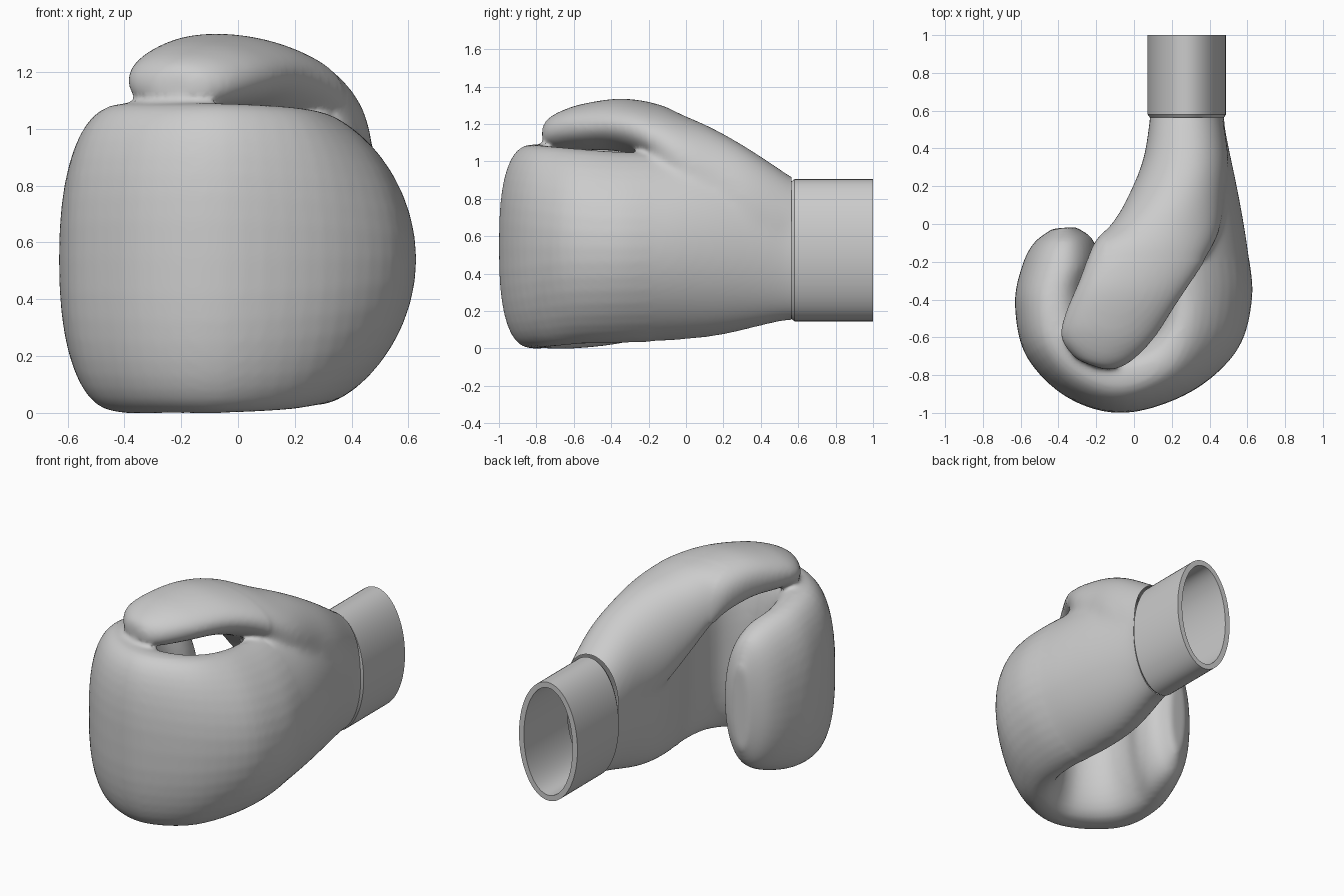
import bpy, bmesh, math
from mathutils import Vector

if "Cube" in bpy.data.objects:
    bpy.data.objects.remove(bpy.data.objects["Cube"])


def spline(rows, steps):
    """Catmull-Rom interpolation of section rows."""
    out = []
    for i in range(len(rows) - 1):
        p0, p1 = rows[max(i - 1, 0)], rows[i]
        p2, p3 = rows[i + 1], rows[min(i + 2, len(rows) - 1)]
        for s in range(steps):
            t = s / steps
            out.append([0.5 * (2 * b + (c - a) * t + (2 * a - 5 * b + 4 * c - d) * t * t
                               + (3 * b - a - 3 * c + d) * t ** 3)
                        for a, b, c, d in zip(p0, p1, p2, p3)])
    return out + [list(rows[-1])]


def bridge(bm, rings, closed=False):
    n = len(rings[0])
    pairs = list(zip(rings, rings[1:])) + ([(rings[-1], rings[0])] if closed else [])
    for a, b in pairs:
        for k in range(n):
            bm.faces.new((a[k], a[(k + 1) % n], b[(k + 1) % n], b[k]))


def loft(bm, rows, seg=40):
    """Each row: outer x, y, inner x, y, bottom z, top z, squareness, inward bow of top and bottom."""
    rings = []
    for ox, oy, ix, iy, zb, zt, power, bow in spline(rows, 5):
        mid, half = Vector(((ox + ix) / 2, (oy + iy) / 2)), Vector(((ox - ix) / 2, (oy - iy) / 2))
        ring = []
        for k in range(seg):
            a = 2 * math.pi * k / seg
            c, s = math.cos(a), math.sin(a)
            c = math.copysign(abs(c) ** (2 / power), c)
            s = math.copysign(abs(s) ** (2 / power), s)
            p = mid + half * c - half.normalized() * bow * s * s
            ring.append(bm.verts.new((p.x, p.y, (zb + zt) / 2 + s * (zt - zb) / 2)))
        rings.append(ring)
    bridge(bm, rings)
    bm.faces.new(rings[0])
    bm.faces.new(rings[-1])


def add(bm, name):
    bmesh.ops.recalc_face_normals(bm, faces=bm.faces)
    me = bpy.data.meshes.new(name)
    bm.to_mesh(me)
    bm.free()
    ob = bpy.data.objects.new(name, me)
    bpy.context.collection.objects.link(ob)
    return ob


# Hand: wrist, palm, knuckles and curled fingers as one hooked sweep
HAND = [
    (.485, .64, .075, .64, .145, .905, 2, 0),
    (.48, .52, .085, .52, .145, .915, 2, 0),
    (.555, .15, .05, .22, .07, 1.03, 2, .05),
    (.605, -.15, .09, -.05, .04, 1.05, 2, .09),
    (.625, -.40, .16, -.30, .03, 1.05, 2, .11),
    (.545, -.67, .14, -.50, .025, 1.065, 2.1, .09),
    (.30, -.89, .05, -.60, .01, 1.08, 2.4, .03),
    (-.05, -1.0, -.06, -.62, 0, 1.09, 2.6, 0),
    (-.35, -.92, -.16, -.57, 0, 1.09, 2.6, 0),
    (-.57, -.70, -.22, -.48, 0, 1.09, 2.5, 0),
    (-.63, -.43, -.23, -.35, .02, 1.06, 2.3, 0),
    (-.595, -.23, -.19, -.20, .06, 1.01, 2.2, 0),
    (-.53, -.10, -.22, -.08, .13, .93, 2.1, 0),
    (-.43, -.025, -.31, -.015, .26, .78, 2, 0),
]
# Thumb: grows out of the wrist and lies across the top
THUMB = [
    (.46, .62, .09, .62, .35, .88, 2.1, 0),
    (.50, .35, .05, .35, .40, 1.06, 2.1, 0),
    (.48, .15, -.04, .13, .58, 1.18, 2.1, .02),
    (.45, -.05, -.12, .0, .78, 1.25, 2.1, .05),
    (.36, -.22, -.21, -.10, .97, 1.305, 2.1, .06),
    (.24, -.40, -.29, -.30, 1.05, 1.335, 2.1, .05),
    (.11, -.60, -.365, -.48, 1.06, 1.31, 2.1, .02),
    (.0, -.715, -.385, -.60, 1.06, 1.27, 2.1, 0),
    (-.09, -.765, -.32, -.70, 1.075, 1.225, 2.1, 0),
    (-.16, -.77, -.25, -.74, 1.11, 1.18, 2.1, 0),
]
bm = bmesh.new()
loft(bm, HAND)
loft(bm, THUMB)
glove = add(bm, "glove_body")

# Fuse hand and thumb into one skin
rm = glove.modifiers.new("fuse", 'REMESH')
rm.mode = 'VOXEL'
rm.voxel_size = 0.015
bpy.context.view_layer.update()
fused = bpy.data.meshes.new_from_object(glove.evaluated_get(bpy.context.evaluated_depsgraph_get()))
glove.modifiers.clear()

# Blend the thumb root, then open the wrist end
bm = bmesh.new()
bm.from_mesh(fused)
for low_y, passes in ((-2, 3), (-.2, 20)):
    area = [v for v in bm.verts if low_y < v.co.y < .6 and (low_y < -1 or v.co.x > -.15)]
    for _ in range(passes):
        bmesh.ops.smooth_vert(bm, verts=area, factor=.5, use_axis_x=True, use_axis_y=True, use_axis_z=True)
bmesh.ops.bisect_plane(bm, geom=bm.verts[:] + bm.edges[:] + bm.faces[:],
                       plane_co=(0, .565, 0), plane_no=(0, 1, 0), clear_outer=True)
bm.to_mesh(glove.data)
bm.free()

# Cuff: oval tube with a small chamfer at the glove
bm = bmesh.new()
rings = []
for inset, y in ((.015, .56), (0, .58), (0, 1.0), (.035, 1.0), (.035, .56)):
    rings.append([bm.verts.new((.28 + (.208 - inset) * math.cos(a), y, .525 + (.38 - inset) * math.sin(a)))
                  for a in (2 * math.pi * k / 64 for k in range(64))])
bridge(bm, rings, closed=True)
cuff = add(bm, "wrist_cuff")

for ob, ang in ((glove, 80), (cuff, 30)):
    bpy.ops.object.select_all(action='DESELECT')
    ob.select_set(True)
    bpy.context.view_layer.objects.active = ob
    bpy.ops.object.shade_smooth_by_angle(angle=math.radians(ang))
